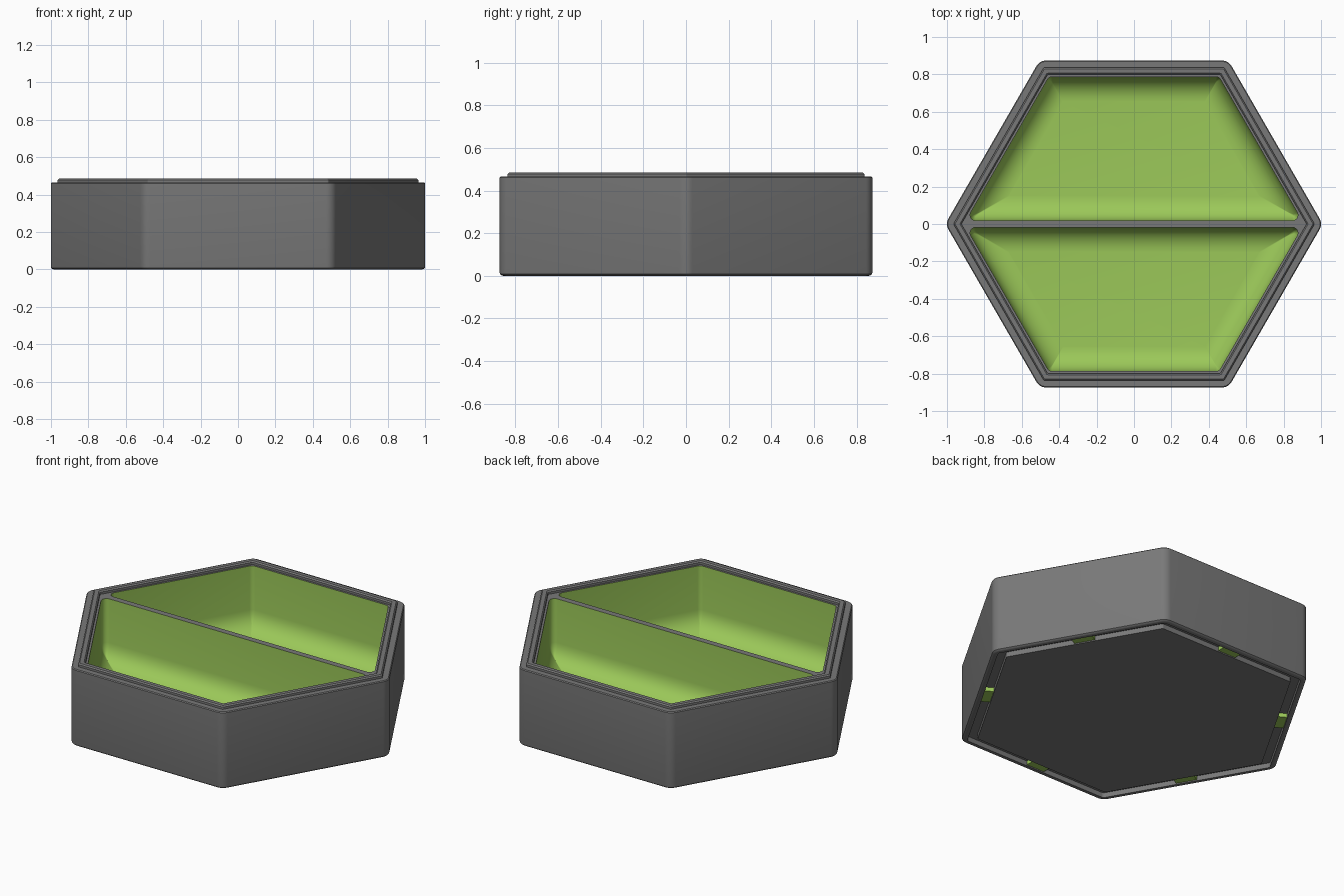
import bpy, bmesh, math
from mathutils import Vector

if "Cube" in bpy.data.objects:
    bpy.data.objects.remove(bpy.data.objects["Cube"])

S3 = math.sqrt(3)


def material(name, rgb):
    m = bpy.data.materials.new(name)
    m.diffuse_color = (*rgb, 1)
    m.use_nodes = True
    m.node_tree.nodes["Principled BSDF"].inputs["Base Color"].default_value = m.diffuse_color
    return m


GREY = material("dark grey", (0.19, 0.19, 0.19))
GREEN = material("leaf green", (0.33, 0.58, 0.10))


def rounded(corners, inset, radius, n=6):
    """Inset a counter-clockwise polygon and round its corners, n + 1 points each."""
    pts = []
    for i, c in enumerate(corners):
        d0 = (c - corners[i - 1]).normalized()
        d1 = (corners[(i + 1) % len(corners)] - c).normalized()
        n0, n1 = Vector((-d0.y, d0.x)), Vector((-d1.y, d1.x))
        centre = c + (n0 + n1) * (inset + radius) / (1 + n0.dot(n1))
        turn = d0.angle(d1)
        a0 = math.atan2(-n0.y, -n0.x)
        for k in range(n + 1):
            a = a0 + turn * k / n
            pts.append(centre + radius * Vector((math.cos(a), math.sin(a))))
    return pts


def hexagon(apothem):
    r = apothem * 2 / S3
    return [Vector((r * math.cos(i * math.pi / 3), r * math.sin(i * math.pi / 3))) for i in range(6)]


def add_loop(bm, pts, z):
    return [bm.verts.new((p.x, p.y, z)) for p in pts]


def bridge(bm, a, b):
    n = len(a)
    for i in range(n):
        j = (i + 1) % n
        bm.faces.new((a[i], a[j], b[j], b[i]))


def finish(bm, name, mat):
    me = bpy.data.meshes.new(name)
    bm.to_mesh(me)
    bm.free()
    me.materials.append(mat)
    ob = bpy.data.objects.new(name, me)
    bpy.context.collection.objects.link(ob)
    bpy.ops.object.select_all(action='DESELECT')
    ob.select_set(True)
    bpy.context.view_layer.objects.active = ob
    bpy.ops.object.shade_smooth_by_angle(angle=math.radians(32))
    return ob


# Compartment outlines: half of the inner hexagon on each side of the divider
INNER, HALF_WALL, TOP, FLOOR, FILLET = 0.787, 0.018, 0.465, 0.07, 0.13


def compartment(side):
    xa = (2 * INNER - HALF_WALL) / S3
    xb = INNER / S3
    pts = [Vector((-xa, HALF_WALL)), Vector((xa, HALF_WALL)), Vector((xb, INNER)), Vector((-xb, INNER))]
    return pts if side > 0 else [-p for p in pts]


# Body shell: groove underneath, rounded wall, stacking lip; (apothem, z, corner radius)
profile = [
    (0.790, 0.000, 0.01), (0.790, 0.030, 0.01), (0.842, 0.030, 0.02), (0.842, 0.000, 0.02),
    (0.857, 0.000, 0.045), (0.865, 0.002, 0.05), (0.872, 0.008, 0.055), (0.874, 0.016, 0.06),
    (0.874, 0.460, 0.06), (0.869, 0.465, 0.055), (0.836, 0.465, 0.01), (0.836, 0.478, 0.01),
    (0.829, 0.485, 0.008), (0.806, 0.485, 0.008), (0.799, 0.478, 0.008), (0.799, TOP, 0.008),
]
bm = bmesh.new()
loops = [add_loop(bm, rounded(hexagon(a), 0, r), z) for a, z, r in profile]
for lo, hi in zip(loops, loops[1:]):
    bridge(bm, lo, hi)
bm.faces.new(loops[0][::-1])

# Flat inner ledge and divider top, left open over the two compartments
bm.edges.ensure_lookup_table()
last = set(loops[-1])
edges = [e for e in bm.edges if e.verts[0] in last and e.verts[1] in last]
for side in (1, -1):
    ring = add_loop(bm, rounded(compartment(side), 0, 0.03), TOP)
    edges += [bm.edges.new((ring[i - 1], ring[i])) for i in range(len(ring))]
res = bmesh.ops.triangle_fill(bm, edges=edges, use_beauty=True, normal=(0, 0, 1))
for f in res["geom"]:
    if isinstance(f, bmesh.types.BMFace):
        f.normal_update()
        if f.normal.z < 0:
            f.normal_flip()
finish(bm, "box_body", GREY)

# Scooped compartment linings with a filleted floor
for side, name in ((1, "back_compartment"), (-1, "front_compartment")):
    bm = bmesh.new()
    steps = [(0, TOP)]
    for k in range(9):
        a = k / 8 * math.pi / 2
        steps.append((FILLET * (1 - math.cos(a)), FLOOR + FILLET * (1 - math.sin(a))))
    rings = [add_loop(bm, rounded(compartment(side), d, max(0.03 - d, 0.003)), z) for d, z in steps]
    for hi, lo in zip(rings, rings[1:]):
        bridge(bm, lo, hi)
        for f in bm.faces:
            f.normal_update()
    bm.faces.new(rings[-1])
    bmesh.ops.reverse_faces(bm, faces=[f for f in bm.faces if len(f.verts) == 4])
    finish(bm, name, GREEN)

# Six green catches sitting in the groove underneath
bm = bmesh.new()
for i in range(6):
    a = math.pi / 6 + i * math.pi / 3
    out, along = Vector((math.cos(a), math.sin(a), 0)), Vector((-math.sin(a), math.cos(a), 0))
    geo = bmesh.ops.create_cube(bm, size=1)
    for v in geo["verts"]:
        x, y, z = v.co
        v.co = out * (0.816 + x * 0.05) + along * y * 0.12 + Vector((0, 0, 0.018 + z * 0.024))
finish(bm, "groove_catches", GREEN)
